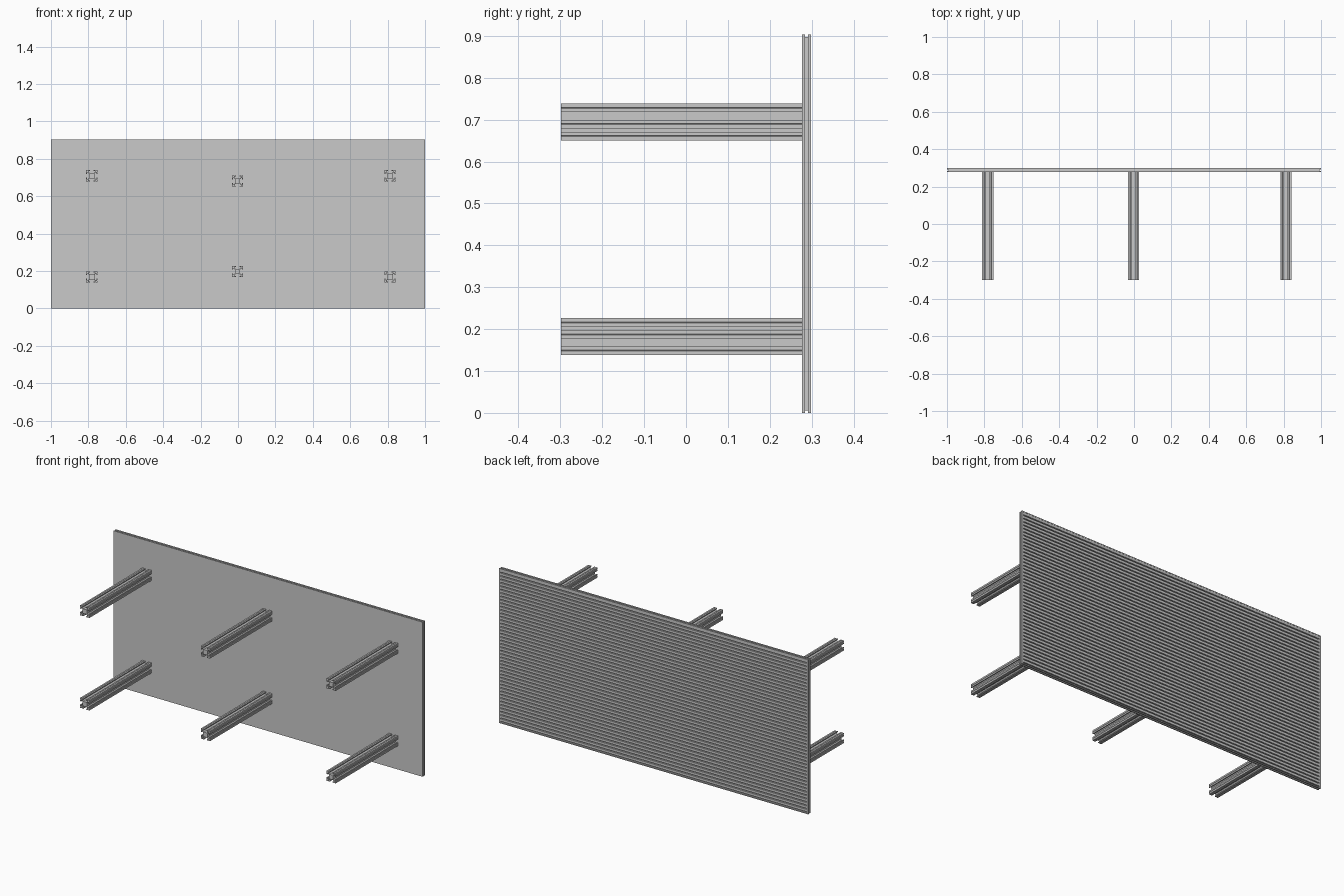
import bpy, bmesh, math
from mathutils import Vector

cube = bpy.data.objects.get("Cube")
if cube:
    bpy.data.objects.remove(cube, do_unlink=True)

metal = bpy.data.materials.new("light_grey_aluminium")
metal.use_nodes = True
GREY = (0.59, 0.59, 0.59, 1)
metal.diffuse_color = GREY
metal.node_tree.nodes["Principled BSDF"].inputs["Base Color"].default_value = GREY


def extrude(name, points, direction):
    """Close a planar outline and extrude it into a solid."""
    bm = bmesh.new()
    face = bm.faces.new([bm.verts.new(p) for p in points])
    out = bmesh.ops.extrude_face_region(bm, geom=[face], use_keep_orig=True)
    verts = [g for g in out["geom"] if isinstance(g, bmesh.types.BMVert)]
    bmesh.ops.translate(bm, verts=verts, vec=Vector(direction))
    bmesh.ops.recalc_face_normals(bm, faces=bm.faces)
    mesh = bpy.data.meshes.new(name)
    bm.to_mesh(mesh)
    bm.free()
    mesh.materials.append(metal)
    bpy.context.collection.objects.link(bpy.data.objects.new(name, mesh))


def box(name, x0, x1, y0, y1, z0, z1):
    pts = [(x0, y0, z0), (x1, y0, z0), (x1, y0, z1), (x0, y0, z1)]
    extrude(name, pts, (0, y1 - y0, 0))


FRONT, BACK, HEIGHT = 0.277, 0.299, 0.904

# Leg section: one quarter with a T-slot and two fine grooves, turned four times
HALF = 0.0295
half_slot = [(HALF, 0.0205), (0.0275, 0.019), (HALF, 0.0175), (HALF, 0.0095),
             (0.0245, 0.0095), (0.0245, 0.017), (0.0205, 0.017), (0.0135, 0.010)]
quarter = ([(HALF, -HALF)] + [(x, -z) for x, z in half_slot]
           + half_slot[::-1])
section = []
for k in range(4):
    c, s = round(math.cos(k * math.pi / 2)), round(math.sin(k * math.pi / 2))
    section += [(x * c - z * s, x * s + z * c) for x, z in quarter]

# Six legs, the middle pair set closer together
for side, x, low, high in (("right", -0.782, 0.168, 0.709),
                           ("middle", -0.002, 0.197, 0.680),
                           ("left", 0.812, 0.168, 0.709)):
    for level, z in (("lower", low), ("upper", high)):
        extrude(f"{level}_{side}_leg", [(x + a, -0.299, z + b) for a, b in section],
                (0, FRONT + 0.299, 0))

# Flat front sheet
box("front_sheet", -1, 1, FRONT, 0.284, 0, HEIGHT)

# Ribbed back: one slotted profile run along the width
RIBS, Z0, Z1 = 45, 0.006, HEIGHT - 0.006
pitch = (Z1 - Z0) / RIBS
profile = [(0.284, Z0)]
for i in range(RIBS):
    z = Z0 + i * pitch
    profile += [(0.291, z), (0.291, z + 0.3 * pitch),
                (0.298, z + 0.3 * pitch), (0.298, z + pitch)]
profile.append((0.284, Z1))
extrude("ribbed_back", [(-0.992, y, z) for y, z in profile], (1.984, 0, 0))

# Back edge trim, leaving a groove around the rim behind the front sheet
for side, x0, x1 in (("left", 0.99, 1), ("right", -1, -0.99)):
    box(f"{side}_edge_trim", x0, x1, 0.291, BACK, 0, HEIGHT)
for level, z0, z1 in (("bottom", 0, Z0), ("top", Z1, HEIGHT)):
    box(f"{level}_edge_trim", -0.99, 0.99, 0.291, BACK, z0, z1)
